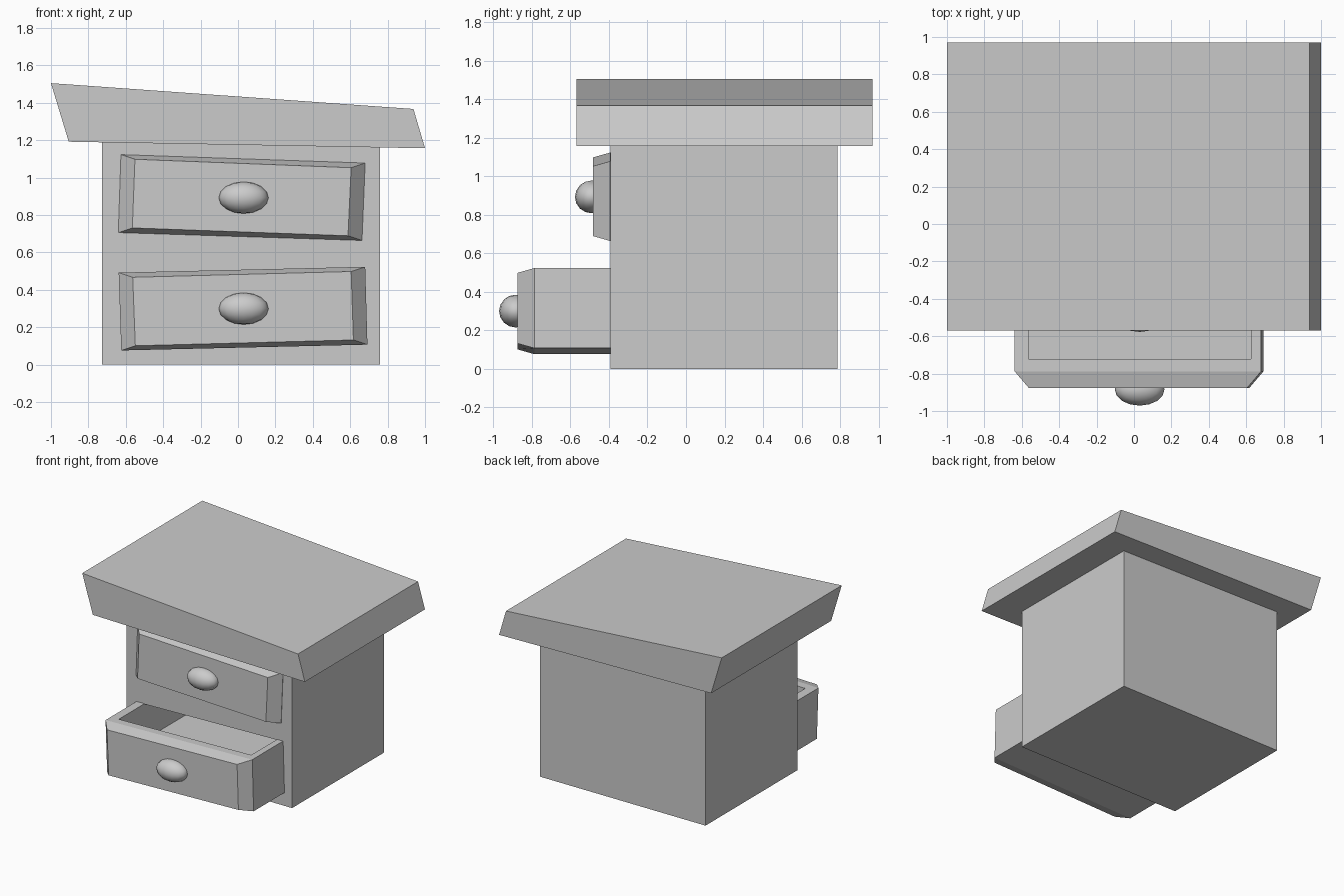
import bpy, bmesh

if "Cube" in bpy.data.objects:
    bpy.data.objects.remove(bpy.data.objects["Cube"])


def loft(name, rings):
    """Solid skinned through rings of (x, y, z) points, capped at both ends."""
    bm = bmesh.new()
    loops = [[bm.verts.new(p) for p in ring] for ring in rings]
    n = len(loops[0])
    for a, b in zip(loops, loops[1:]):
        for i in range(n):
            j = (i + 1) % n
            bm.faces.new((a[i], a[j], b[j], b[i]))
    bm.faces.new(loops[0])
    bm.faces.new(loops[-1])
    bmesh.ops.recalc_face_normals(bm, faces=bm.faces)
    mesh = bpy.data.meshes.new(name)
    bm.to_mesh(mesh)
    bm.free()
    obj = bpy.data.objects.new(name, mesh)
    bpy.context.collection.objects.link(obj)
    return obj


def ring(profile, y):
    return [(x, y, z) for x, z in profile]


def prism(name, profile, y0, y1):
    return loft(name, [ring(profile, y0), ring(profile, y1)])


def rect(x0, x1, z0, z1):
    return [(x0, z0), (x1, z0), (x1, z1), (x0, z1)]


def inset(profile, dx, dz):
    """Shrink a four-sided profile towards its middle."""
    cx = sum(p[0] for p in profile) / 4
    cz = sum(p[1] for p in profile) / 4
    return [(x + (dx if x < cx else -dx), z + (dz if z < cz else -dz))
            for x, z in profile]


def cut(obj, cutter):
    mod = obj.modifiers.new("cut", "BOOLEAN")
    mod.operation = "DIFFERENCE"
    mod.solver = "EXACT"
    mod.object = cutter
    bpy.context.view_layer.objects.active = obj
    bpy.ops.object.modifier_apply(modifier=mod.name)
    bpy.data.objects.remove(cutter)


# Crooked table top
prism("table_top", [(-0.905, 1.192), (1.0, 1.157), (0.938, 1.367), (-1.0, 1.505)],
      -0.57, 0.97)

# Cabinet body
body = prism("cabinet_body", rect(-0.727, 0.76, 0, 1.25), -0.392, 0.788)


def drawer(name, profile, y, floor):
    """Hollow drawer with a bevelled front; y is the back of the bevel."""
    back = y + 1.1
    # Slot in the body
    cut(body, prism("slot", inset(profile, 0.004, 0.004), -0.6, back + 0.01))
    box = loft(name, [ring(inset(profile, 0.075, 0.025), y - 0.088),
                      ring(profile, y), ring(profile, back)])
    # Inside of the drawer
    cut(box, prism("hollow", rect(-0.565, 0.625, floor, floor + 0.6),
                   y + 0.065, back - 0.065))
    # Oval knob
    z = sum(p[1] for p in profile) / 4
    bpy.ops.mesh.primitive_uv_sphere_add(segments=16, ring_count=8, radius=1,
                                         location=(0.03, y - 0.096, z))
    knob = bpy.context.object
    knob.name = name + "_knob"
    knob.scale = (0.133, 0.087, 0.085)
    bpy.ops.object.shade_smooth()


drawer("upper_drawer", [(-0.64, 0.706), (0.663, 0.664), (0.68, 1.078), (-0.626, 1.123)],
       -0.394, 0.81)
drawer("lower_drawer", [(-0.624, 0.076), (0.692, 0.107), (0.68, 0.523), (-0.638, 0.492)],
       -0.788, 0.20)
